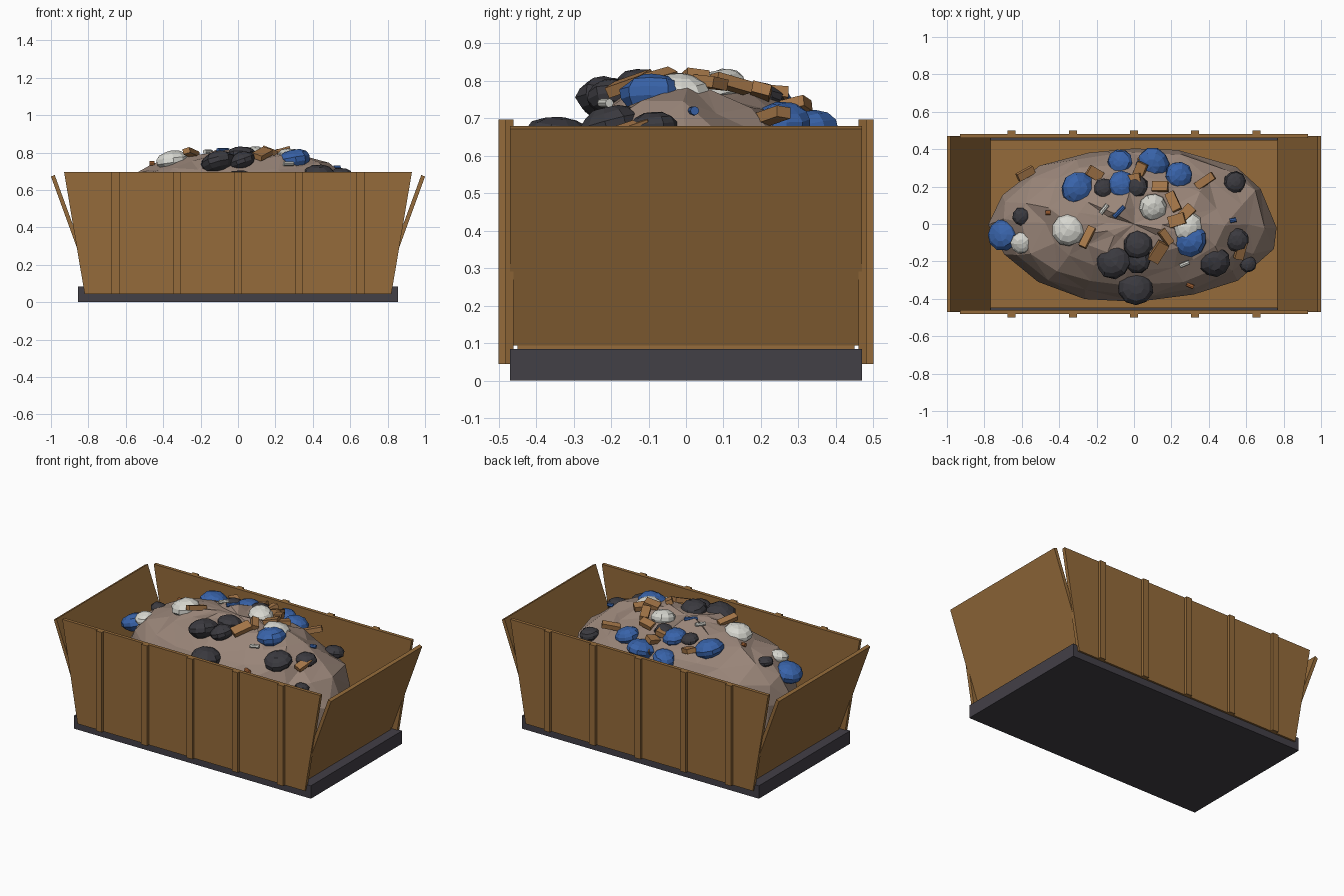
import bpy, bmesh, math, random
from mathutils import Matrix, Vector, Euler

random.seed(7)
cube = bpy.data.objects.get("Cube")
if cube:
    bpy.data.objects.remove(cube)


def material(name, r, g, b):
    m = bpy.data.materials.new(name)
    m.use_nodes = True
    m.diffuse_color = (r, g, b, 1)
    node = next(n for n in m.node_tree.nodes if n.type == 'BSDF_PRINCIPLED')
    node.inputs["Base Color"].default_value = (r, g, b, 1)
    return m


RUST = material("rusty brown", .30, .148, .043)
STEEL = material("dark steel", .055, .05, .062)
SOIL = material("rubble", .32, .235, .19)
BLACK = material("black bag", .043, .042, .05)
BLUE = material("blue bag", .04, .125, .40)
WHITE = material("white bag", .68, .68, .63)
WOOD = material("scrap wood", .37, .18, .065)
ORANGE = material("orange scrap", .42, .14, .04)


def finish(bm, name, mat):
    bmesh.ops.recalc_face_normals(bm, faces=bm.faces)
    mesh = bpy.data.meshes.new(name)
    bm.to_mesh(mesh)
    bm.free()
    mesh.materials.append(mat)
    ob = bpy.data.objects.new(name, mesh)
    bpy.context.collection.objects.link(ob)
    return ob


def box(name, mat, centre, size, rot=(0, 0, 0)):
    bm = bmesh.new()
    bmesh.ops.create_cube(bm, size=1, matrix=Matrix.LocRotScale(
        Vector(centre), Euler(rot), Vector(size)))
    return finish(bm, name, mat)


def extrude_profile(name, mat, points, y0, y1):
    # Flat xz outline given thickness along y
    bm = bmesh.new()
    face = bm.faces.new([bm.verts.new((x, y0, z)) for x, z in points])
    new = bmesh.ops.extrude_face_region(bm, geom=[face])["geom"]
    bmesh.ops.translate(bm, vec=(0, y1 - y0, 0),
                        verts=[v for v in new if isinstance(v, bmesh.types.BMVert)])
    return finish(bm, name, mat)


# Base slab and floor
box("base_slab", STEEL, (0, 0, .042), (1.71, .94, .084))
box("floor", RUST, (0, 0, .09), (1.58, .9, .02))

# Long side walls with ribs, and sloping end panels
for s, side in ((-1, "front"), (1, "back")):
    extrude_profile(side + "_wall", RUST,
                    [(-.82, .045), (.82, .045), (.93, .697), (-.93, .697)],
                    s * .46, s * .482)
    for i in range(5):
        box(f"{side}_rib_{i}", RUST, ((i - 2) * .327, s * .49, .371),
            (.042, .02, .652))
for s, side in ((-1, "right"), (1, "left")):
    extrude_profile(side + "_end_panel", RUST,
                    [(s * .768, .1), (s * .79, .094), (s, .672), (s * .98, .68)],
                    -.47, .47)

# Rubble mound
RX, RY, Z0, H = .775, .42, .45, .36


def dome(x, y):
    return Z0 + H * math.sqrt(max(0, 1 - (x / RX) ** 2 - (y / RY) ** 2))


bm = bmesh.new()
SEG = 16
rings = []
for r in (.2, .42, .62, .8, .93, 1):
    ring = []
    for i in range(SEG):
        a = (i + random.uniform(-.25, .25)) * math.tau / SEG
        k = r * random.uniform(.96, 1.02)
        x, y = RX * k * math.cos(a), RY * k * math.sin(a)
        z = dome(x * r / k, y * r / k) + random.uniform(-.03, .015)
        ring.append(bm.verts.new((x, y, z)))
    rings.append(ring)
rings.append([bm.verts.new((v.co.x * .97, v.co.y * .97, .1)) for v in rings[-1]])
top = bm.verts.new((0, 0, Z0 + H - .02))
for i in range(SEG):
    j = (i + 1) % SEG
    bm.faces.new((top, rings[0][i], rings[0][j]))
    for a, b in zip(rings, rings[1:]):
        bm.faces.new((a[i], b[i], b[j], a[j]))
bm.faces.new(rings[-1])
bmesh.ops.triangulate(bm, faces=bm.faces)
finish(bm, "rubble_mound", SOIL)


# Rubbish bags: x, y, radius
def bag(name, mat, x, y, r):
    bm = bmesh.new()
    bmesh.ops.create_uvsphere(bm, u_segments=10, v_segments=7, radius=1)
    for v in bm.verts:
        v.co *= random.uniform(.95, 1.05)
    rot = Euler((random.uniform(-.25, .25), random.uniform(-.25, .25),
                 random.uniform(0, 6)))
    bm.transform(Matrix.LocRotScale(Vector((x, y, dome(x, y) - .015)), rot,
                                    Vector((r, r, r * .62))))
    finish(bm, name, mat)


BAGS = {
    "black_bag": (BLACK, [(-.6, .04, .05), (-.11, -.2, .095), (.02, -.11, .08),
                          (.01, -.34, .095), (.43, -.2, .085), (.55, -.085, .065),
                          (.61, -.215, .045), (.54, .225, .06), (-.16, .19, .055),
                          (-.31, .17, .062), (.01, .2, .066), (.02, -.19, .075)]),
    "white_bag": (WHITE, [(-.35, -.03, .09), (-.6, -.1, .06),
                          (.1, .09, .075), (.29, -.015, .082)]),
    "blue_bag": (BLUE, [(-.7, -.06, .085), (-.3, .19, .09), (-.065, .21, .075),
                        (.1, .32, .09), (-.075, .33, .07), (.24, .26, .075),
                        (.3, -.085, .092)]),
}
for name, (mat, spots) in BAGS.items():
    for i, spot in enumerate(spots):
        bag(f"{name}_{i}", mat, *spot)

# Broken wood pieces: x, y, turn
PLANKS = [(-.25, -.07, 1.1), (.27, .05, .8), (.38, .23, .6), (.14, .2, 0),
          (.07, .34, .4), (.17, -.07, 2.2), (.13, -.15, 1), (-.58, .27, .5),
          (.21, .12, 2), (.03, .28, 1.2), (-.21, .27, 2.6), (-.02, .24, .2),
          (.23, .02, .3), (.57, -.14, 1.3)]
for i, (x, y, turn) in enumerate(PLANKS):
    box(f"wood_piece_{i}", WOOD, (x, y, dome(x, y) + .012),
        (random.uniform(.08, .12), random.uniform(.04, .065), .03),
        (random.uniform(-.4, .4), random.uniform(-.4, .4), turn))

# Small bottles and scraps: x, y, length, turn
SCRAPS = [(BLUE, -.08, .065, .08, .8), (WHITE, -.16, .08, .06, .9),
          (WHITE, .27, -.215, .055, .4), (BLUE, .53, .02, .035, .2),
          (ORANGE, -.46, .06, .025, 0), (ORANGE, .3, -.33, .04, -.4)]
for i, (mat, x, y, length, turn) in enumerate(SCRAPS):
    bm = bmesh.new()
    bmesh.ops.create_cone(bm, cap_ends=True, segments=8, radius1=.012,
                          radius2=.012, depth=length)
    bm.transform(Matrix.Translation((x, y, dome(x, y) + .008))
                 @ Matrix.Rotation(turn, 4, 'Z') @ Matrix.Rotation(math.pi / 2, 4, 'Y'))
    finish(bm, f"small_scrap_{i}", mat)
